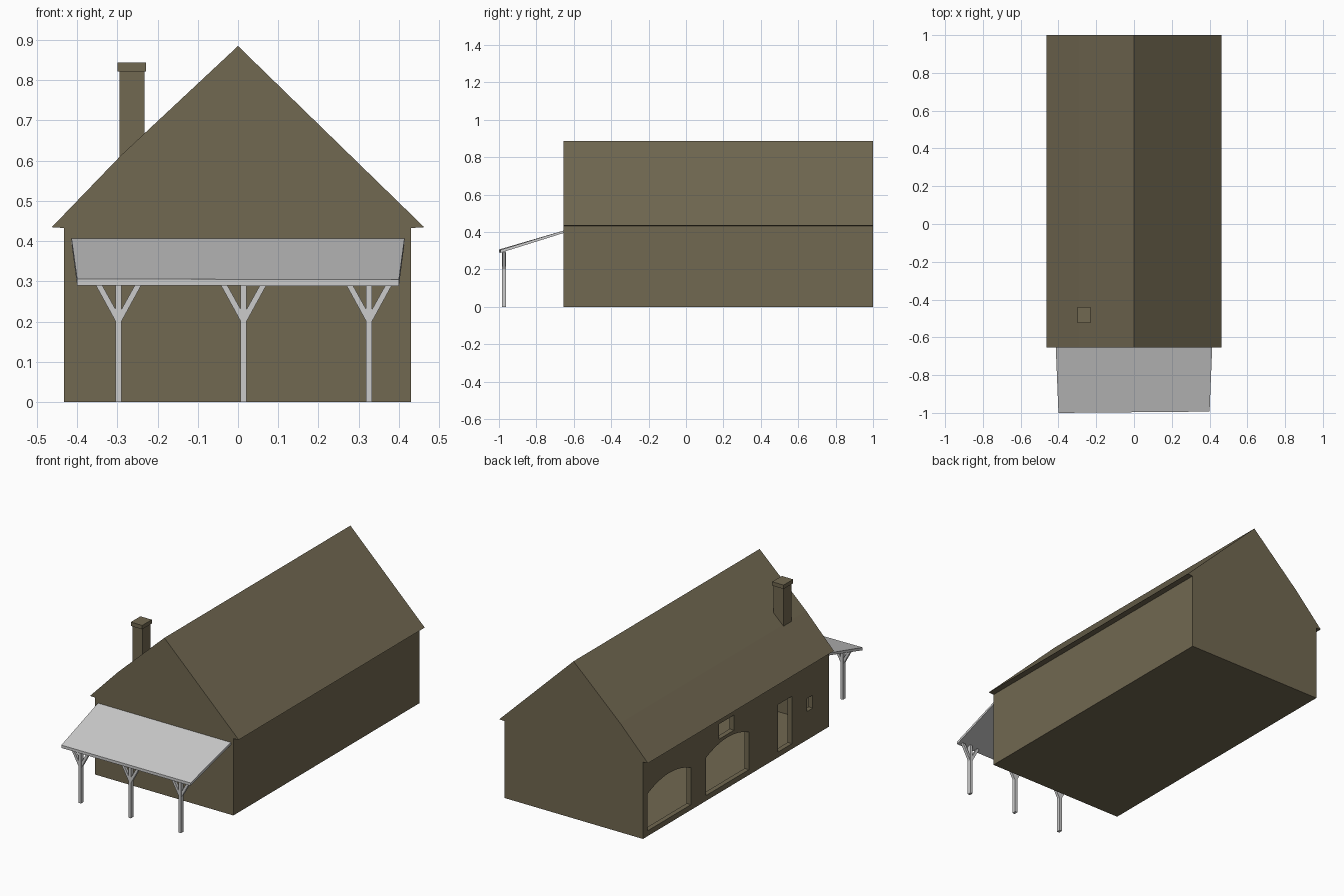
import bpy, bmesh

if "Cube" in bpy.data.objects:
    bpy.data.objects.remove(bpy.data.objects["Cube"])

stone = bpy.data.materials.new("olive_stone")
stone.diffuse_color = (0.165, 0.138, 0.082, 1)
stone.use_nodes = True
stone.node_tree.nodes["Principled BSDF"].inputs["Base Color"].default_value = stone.diffuse_color


def make(name, solids, mat=None):
    """Object from a list of (end loop A, end loop B) solids."""
    bm = bmesh.new()
    for a, b in solids:
        va = [bm.verts.new(p) for p in a]
        vb = [bm.verts.new(p) for p in b]
        bm.faces.new(va)
        bm.faces.new(vb[::-1])
        n = len(va)
        for i in range(n):
            j = (i + 1) % n
            bm.faces.new((va[j], va[i], vb[i], vb[j]))
    bmesh.ops.recalc_face_normals(bm, faces=bm.faces)
    me = bpy.data.meshes.new(name)
    bm.to_mesh(me)
    bm.free()
    ob = bpy.data.objects.new(name, me)
    bpy.context.collection.objects.link(ob)
    if mat:
        me.materials.append(mat)
    return ob


def along_y(profile, y0, y1):
    return ([(x, y0, z) for x, z in profile], [(x, y1, z) for x, z in profile])


def along_x(profile, x0, x1):
    return ([(x0, y, z) for y, z in profile], [(x1, y, z) for y, z in profile])


def rect(a0, a1, z0, z1):
    return [(a0, z0), (a1, z0), (a1, z1), (a0, z1)]


def arch(y0, y1, z0, spring, top, n=8):
    pts = [(y0, z0), (y1, z0)]
    for i in range(n + 1):
        t = i / n
        pts.append((y1 + (y0 - y1) * t, spring + (top - spring) * 4 * t * (1 - t)))
    return pts


# House body with overhanging gable roof
house = make("house_body", [along_y(
    [(-0.432, 0), (0.43, 0), (0.43, 0.4325), (0.463, 0.4345),
     (0, 0.885), (-0.29, 0.614), (-0.463, 0.4345), (-0.432, 0.4325)],
    -0.655, 1.0)], stone)

# Barn doors, door and windows in the left wall
openings = [arch(0.573, 0.96, 0.03, 0.238, 0.283),
            arch(0.057, 0.44, 0.03, 0.243, 0.285),
            rect(0.19, 0.324, 0.303, 0.388),
            rect(-0.326, -0.20, 0.03, 0.297),
            rect(-0.51, -0.46, 0.16, 0.233)]
INNER = -0.405
cutter = make("opening_cutter", [along_x(p, -0.5, INNER) for p in openings], stone)
cutter.hide_render = True
cut = house.modifiers.new("openings", 'BOOLEAN')
cut.operation = 'DIFFERENCE'
cut.solver = 'EXACT'
cut.object = cutter
bpy.context.view_layer.update()
dg = bpy.context.evaluated_depsgraph_get()
carved = bpy.data.meshes.new_from_object(house.evaluated_get(dg))
house.modifiers.clear()
house.data = carved
bpy.data.objects.remove(cutter)

# Open the backs of the recesses so the hollow interior shows behind the reveals
bm = bmesh.new()
bm.from_mesh(carved)
backs = [f for f in bm.faces if all(abs(v.co.x - INNER) < 1e-4 for v in f.verts)]
bmesh.ops.delete(bm, geom=backs, context='FACES')
bm.to_mesh(carved)
bm.free()

# Chimney shaft and cap
make("chimney_shaft", [along_y(rect(-0.295, -0.233, 0.58, 0.824), -0.519, -0.446)], stone)
make("chimney_cap", [along_y(rect(-0.30, -0.229, 0.822, 0.844), -0.525, -0.44)], stone)

# Sloping porch canopy, slightly narrower at the front
make("porch_canopy", [(
    [(-0.414, -0.655, 0.407), (0.414, -0.655, 0.407),
     (0.40, -0.993, 0.304), (-0.40, -1.0, 0.306)],
    [(-0.414, -0.655, 0.394), (0.414, -0.655, 0.394),
     (0.40, -0.993, 0.288), (-0.40, -1.0, 0.290)])])

# Porch posts with paired diagonal braces
brace = [(0.006, 0.198), (0.057, 0.291), (0.041, 0.291), (0.006, 0.228)]
for i, x in enumerate((-0.297, 0.014, 0.326)):
    make(f"porch_post_{i + 1}", [along_y(rect(x - 0.0075, x + 0.0075, 0, 0.295), -0.984, -0.962)])
    make(f"post_braces_{i + 1}", [along_y([(x + s * px, z) for px, z in brace], -0.981, -0.965)
                                  for s in (-1, 1)])
